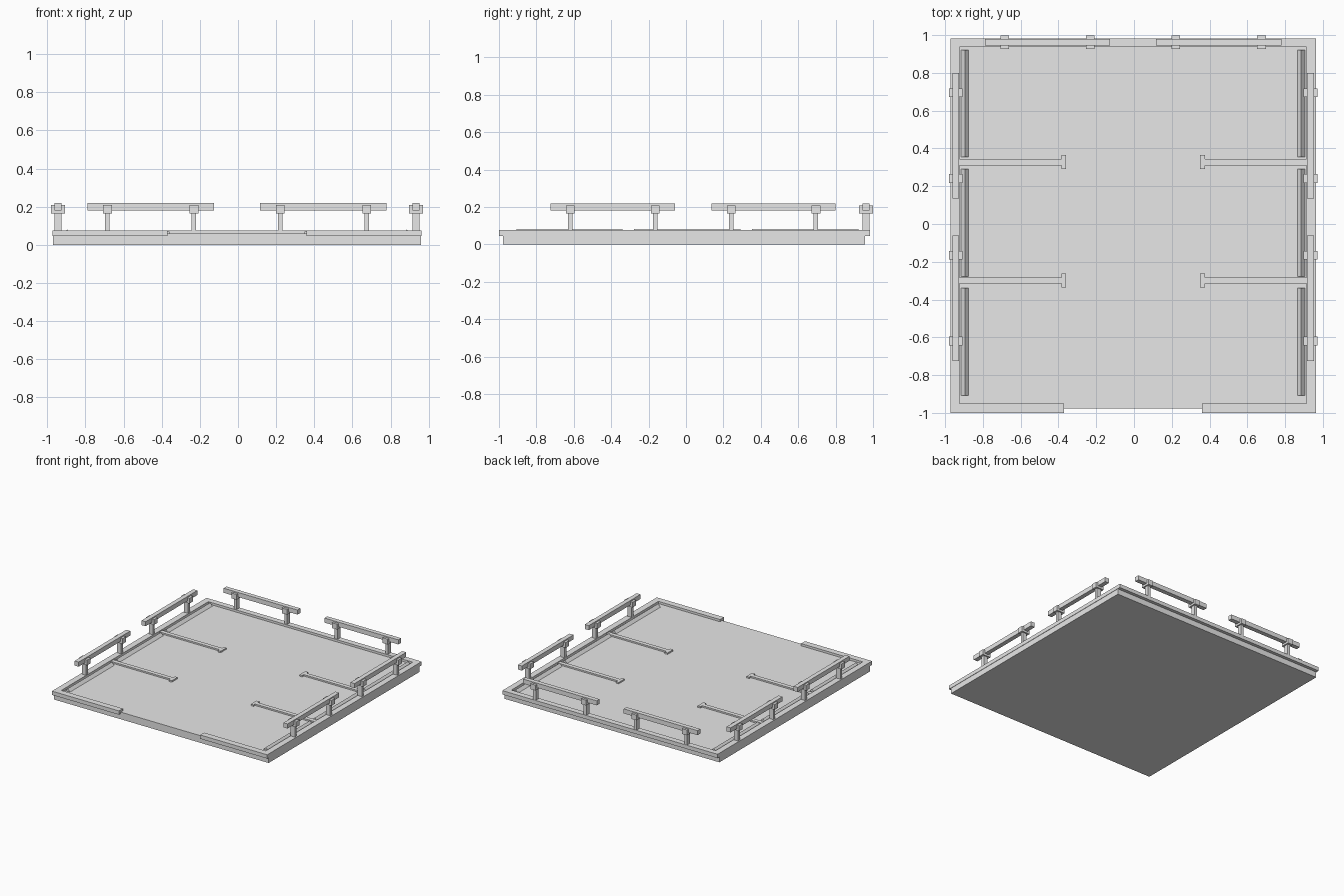
import bpy
import bmesh
from mathutils import Vector

if "Cube" in bpy.data.objects:
    bpy.data.objects.remove(bpy.data.objects["Cube"], do_unlink=True)

grey = bpy.data.materials.new("light_grey")
grey.use_nodes = True
grey.diffuse_color = (0.8, 0.8, 0.8, 1)
grey.node_tree.nodes["Principled BSDF"].inputs["Base Color"].default_value = (0.8, 0.8, 0.8, 1)

FLOOR, RIM = 0.058, 0.076


def prism(name, points, direction):
    """Extrude a closed polygon of 3D points along a direction."""
    bm = bmesh.new()
    face = bm.faces.new([bm.verts.new(p) for p in points])
    result = bmesh.ops.extrude_face_region(bm, geom=[face], use_keep_orig=True)
    moved = [v for v in result["geom"] if isinstance(v, bmesh.types.BMVert)]
    bmesh.ops.translate(bm, verts=moved, vec=Vector(direction))
    bmesh.ops.recalc_face_normals(bm, faces=bm.faces)
    mesh = bpy.data.meshes.new(name)
    bm.to_mesh(mesh)
    bm.free()
    mesh.materials.append(grey)
    obj = bpy.data.objects.new(name, mesh)
    bpy.context.collection.objects.link(obj)
    return obj


def slab(name, outline, z0, z1):
    return prism(name, [(x, y, z0) for x, y in outline], (0, 0, z1 - z0))


def box(name, x0, x1, y0, y1, z0, z1):
    return slab(name, [(x0, y0), (x1, y0), (x1, y1), (x0, y1)], z0, z1)


def railing(name, centre, along_x):
    """Rail on two posts with clamps, running along x or y."""
    cx, cy = centre

    def part(label, offset, length, depth, z0, z1):
        x, y = (cx + offset, cy) if along_x else (cx, cy + offset)
        w, d = (length, depth) if along_x else (depth, length)
        box(f"{name}_{label}", x - w / 2, x + w / 2, y - d / 2, y + d / 2, z0, z1)

    part("rail", 0, 0.664, 0.036, 0.181, 0.218)
    for label, offset in (("a", -0.227), ("b", 0.227)):
        part("post_" + label, offset, 0.024, 0.037, RIM - 0.01, 0.19)
        part("clamp_" + label, offset, 0.046, 0.073, 0.165, 0.208)


# Ground slab and the raised rim with an opening at the front
box("ground_slab", -0.97, 0.96, -0.978, 0.957, 0, FLOOR)
slab("rim", [(-0.37, -1), (-0.972, -1), (-0.972, 0.983), (0.963, 0.983),
             (0.963, -1), (0.36, -1), (0.36, -0.95), (0.914, -0.95),
             (0.914, 0.937), (-0.923, 0.937), (-0.923, -0.95), (-0.37, -0.95)],
     0.045, RIM)

for side, s in (("right", -1), ("left", 1)):
    def sx(d):
        # Distance from the midline of the slab, on this side
        return s * d - 0.005

    # Peaked wheel stops along the side
    for i, y in enumerate((-0.623, 0.007, 0.638)):
        prism(f"{side}_wheel_stop_{i + 1}",
              [(sx(d), y - 0.284, z) for d, z in
               ((0.87, FLOOR - 0.01), (0.87, FLOOR), (0.89, 0.081),
                (0.91, FLOOR), (0.91, FLOOR - 0.01))],
              (0, 0.568, 0))

    # T-shaped bay dividers
    for i, y in enumerate((-0.299, 0.327)):
        near, cap, end = sx(0.92), sx(0.38), sx(0.355)
        slab(f"{side}_bay_divider_{i + 1}",
             [(near, y - 0.017), (cap, y - 0.017), (cap, y - 0.037), (end, y - 0.037),
              (end, y + 0.037), (cap, y + 0.037), (cap, y + 0.017), (near, y + 0.017)],
             FLOOR - 0.01, 0.07)

    # Side railings and one back railing
    railing(f"{side}_front_railing", (sx(0.939), -0.392), False)
    railing(f"{side}_rear_railing", (sx(0.939), 0.468), False)
    railing(f"{side}_back_railing", (sx(0.453), 0.962), True)
